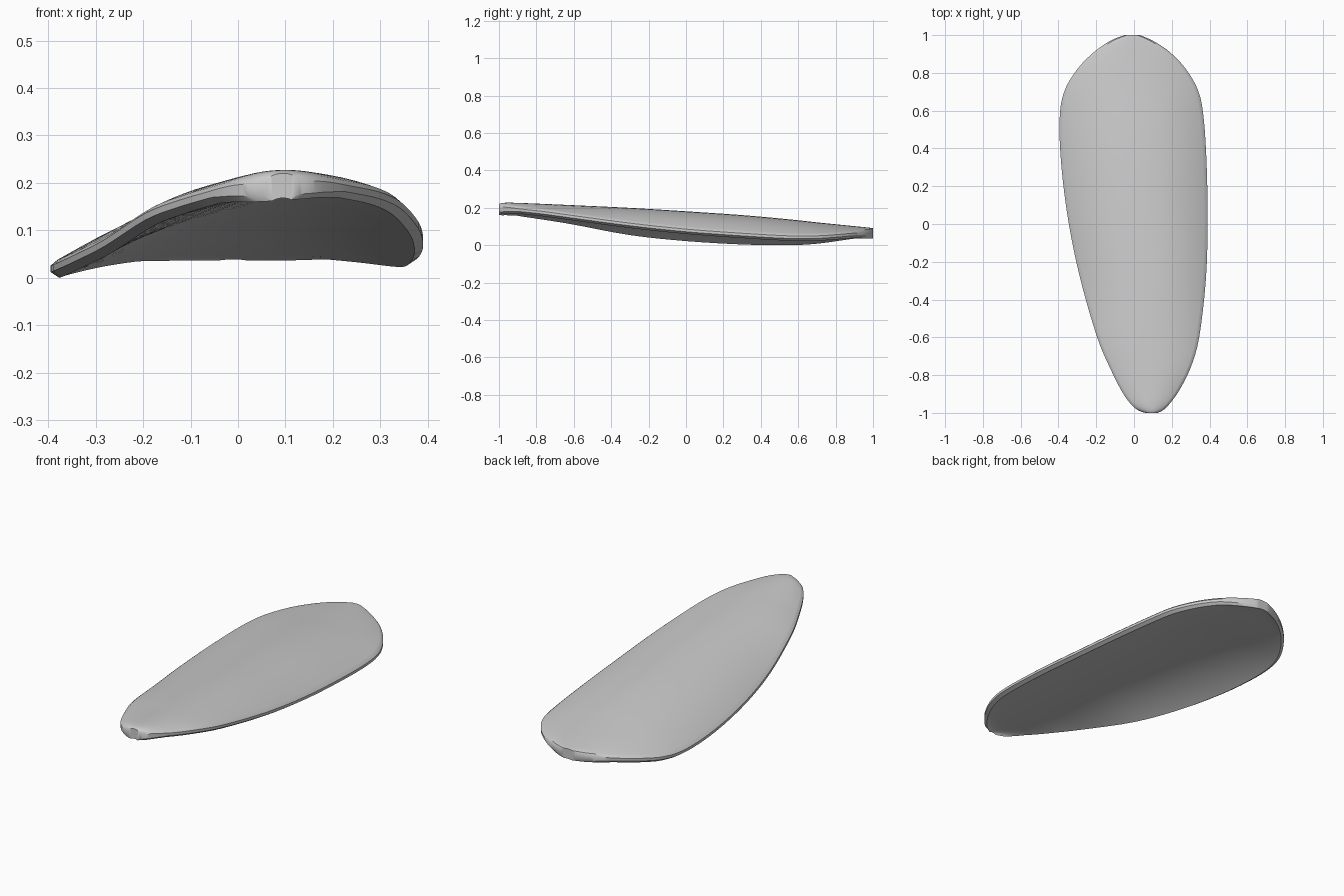
import bpy, bmesh, math

if "Cube" in bpy.data.objects:
    bpy.data.objects.remove(bpy.data.objects["Cube"])

# Stations along the length: y, left x, right x, left rim z, crown z, right rim z (top side)
STATIONS = [
    (-1.00, 0.060, 0.125, 0.212, 0.218, 0.214),
    (-0.985, 0.020, 0.155, 0.208, 0.223, 0.214),
    (-0.95, -0.020, 0.190, 0.203, 0.225, 0.212),
    (-0.88, -0.068, 0.240, 0.190, 0.223, 0.203),
    (-0.76, -0.128, 0.300, 0.172, 0.218, 0.190),
    (-0.60, -0.195, 0.345, 0.146, 0.211, 0.168),
    (-0.30, -0.282, 0.380, 0.090, 0.196, 0.128),
    (0.00, -0.345, 0.390, 0.058, 0.178, 0.096),
    (0.30, -0.384, 0.385, 0.040, 0.158, 0.074),
    (0.55, -0.394, 0.370, 0.036, 0.136, 0.060),
    (0.70, -0.370, 0.342, 0.044, 0.120, 0.060),
    (0.82, -0.300, 0.275, 0.060, 0.108, 0.068),
    (0.91, -0.212, 0.190, 0.073, 0.099, 0.076),
    (0.97, -0.125, 0.100, 0.082, 0.093, 0.082),
    (1.00, -0.050, 0.030, 0.087, 0.089, 0.087),
]
STEPS, COLS = 4, 20


def smooth_rows(rows):
    """Catmull-Rom interpolation through the stations."""
    out = []
    for i in range(len(rows) - 1):
        a, b = rows[max(i - 1, 0)], rows[i]
        c, d = rows[i + 1], rows[min(i + 2, len(rows) - 1)]
        for s in range(STEPS):
            t = s / STEPS
            out.append([0.5 * (2 * q + (r - p) * t + (2 * p - 5 * q + 4 * r - w) * t * t
                               + (3 * q - p - 3 * r + w) * t ** 3)
                        for p, q, r, w in zip(a, b, c, d)])
    return out + [list(rows[-1])]


def section(row):
    """Closed cross-section: arched top, rounded rim, hollow underside."""
    y, xl, xr, zl, zc, zr = row
    mid, half = (xl + xr) / 2, (xr - xl) / 2
    rise = max(zc - (zl + zr) / 2, 0)

    def arch(u):
        return (zl + zr) / 2 + (zr - zl) / 2 * u + rise * (1 - abs(u) ** 2.2)

    us = [math.sin(math.pi / 2 * (2 * k / COLS - 1)) for k in range(COLS + 1)]
    inset = min(0.014, half * 0.3)
    end = max(0, (abs(y) - 0.9) / 0.1)
    edge = 0.038 + 0.014 * end          # rim height
    core = 0.052                        # thickness at the middle
    top = [(mid + u * (half - inset), y, arch(u)) for u in us]
    low = [(mid + u * (half - inset * 1.3), y,
            arch(u) - edge - (core - edge) * (1 - u * u)) for u in us]
    right = [(xr, y, zr - 0.012), (xr, y, zr - edge + 0.012)]
    left = [(xl, y, zl - edge + 0.012), (xl, y, zl - 0.012)]
    return top + right + low[::-1] + left


# Curved teardrop shell
bm = bmesh.new()
loops = [[bm.verts.new(p) for p in section(r)] for r in smooth_rows(STATIONS)]
n = len(loops[0])
for a, b in zip(loops, loops[1:]):
    for k in range(n):
        bm.faces.new((a[k], a[(k + 1) % n], b[(k + 1) % n], b[k]))

# End caps joined strip by strip
for lp in (loops[0], loops[-1]):
    bottom = [lp[n - 3 - k] for k in range(COLS + 1)]
    for k in range(COLS):
        bm.faces.new((lp[k], lp[k + 1], bottom[k + 1], bottom[k]))
    bm.faces.new((lp[COLS], lp[COLS + 1], lp[COLS + 2], bottom[COLS]))
    bm.faces.new((lp[0], bottom[0], lp[n - 2], lp[n - 1]))
bmesh.ops.recalc_face_normals(bm, faces=bm.faces)

# Rest the lowest point on the ground
low_z = min(v.co.z for v in bm.verts)
for v in bm.verts:
    v.co.z -= low_z

mesh = bpy.data.meshes.new("curved_shell")
bm.to_mesh(mesh)
bm.free()
shell = bpy.data.objects.new("curved_shell", mesh)
bpy.context.collection.objects.link(shell)

grey = bpy.data.materials.new("light_grey")
grey.diffuse_color = (0.6, 0.6, 0.6, 1)
grey.use_nodes = True
grey.node_tree.nodes["Principled BSDF"].inputs["Base Color"].default_value = grey.diffuse_color
mesh.materials.append(grey)

bpy.context.view_layer.objects.active = shell
shell.select_set(True)
bpy.ops.object.shade_smooth_by_angle(angle=math.radians(35))
